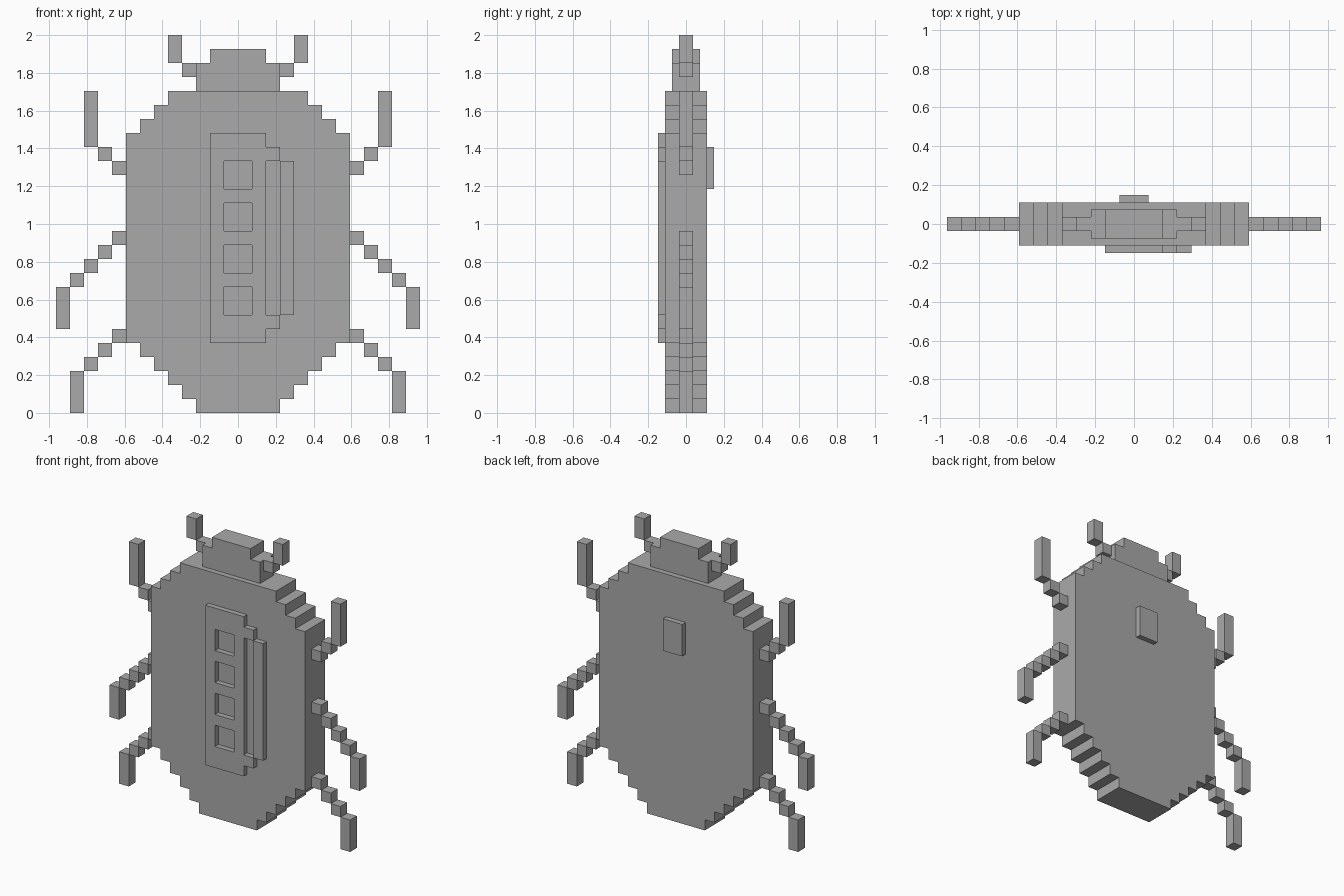
import bpy
import bmesh

cube = bpy.data.objects.get("Cube")
if cube:
    bpy.data.objects.remove(cube, do_unlink=True)

U = 2 / 27  # one block of the grid

grey = bpy.data.materials.new("plain_grey")
grey.use_nodes = True
grey.diffuse_color = (0.4, 0.4, 0.4, 1)
grey.node_tree.nodes["Principled BSDF"].inputs["Base Color"].default_value = (0.4, 0.4, 0.4, 1)


def finish(name, bm):
    bmesh.ops.recalc_face_normals(bm, faces=bm.faces)
    mesh = bpy.data.meshes.new(name)
    bm.to_mesh(mesh)
    bm.free()
    mesh.materials.append(grey)
    obj = bpy.data.objects.new(name, mesh)
    bpy.context.collection.objects.link(obj)
    return obj


def extrude(bm, depth):
    """Thicken flat faces towards the back."""
    result = bmesh.ops.extrude_face_region(bm, geom=bm.faces[:], use_keep_orig=True)
    verts = [g for g in result["geom"] if isinstance(g, bmesh.types.BMVert)]
    bmesh.ops.translate(bm, verts=verts, vec=(0, depth * U, 0))


def stepped_slab(name, rows, z, half_depth):
    """Symmetric slab from (half width, height) rows stacked upwards."""
    side = []
    for half, height in rows:
        side += [(half, z), (half, z + height)]
        z += height
    outline = side + [(-x, h) for x, h in reversed(side)]
    bm = bmesh.new()
    bm.faces.new([bm.verts.new((x * U, -half_depth * U, h * U)) for x, h in outline])
    extrude(bm, 2 * half_depth)
    return finish(name, bm)


def blocks(name, boxes, y0, y1):
    """Boxes given as (x0, x1, z0, z1), joined in one object."""
    bm = bmesh.new()
    for x0, x1, z0, z1 in boxes:
        verts = bmesh.ops.create_cube(bm, size=1)["verts"]
        bmesh.ops.scale(bm, verts=verts, vec=((x1 - x0) * U, (y1 - y0) * U, (z1 - z0) * U))
        bmesh.ops.translate(bm, verts=verts, vec=(
            (x0 + x1) / 2 * U, (y0 + y1) / 2 * U, (z0 + z1) / 2 * U))
    return finish(name, bm)


# Body and head
stepped_slab("body", [(h, 1) for h in range(3, 8)] + [(8, 15)]
             + [(h, 1) for h in (7, 6, 5)], 0, 1.5)
stepped_slab("head", [(3, 2), (2, 1)], 23, 1)

# Legs and antennae: (first x, first z, direction, step count, tip bottom, tip top)
LIMBS = {
    "upper_leg": (8, 17, 1, 2, 19, 23),
    "middle_leg": (8, 12, -1, 4, 6, 9),
    "lower_leg": (8, 5, -1, 3, 0, 3),
    "antenna": (3, 24, 1, 1, 25, 27),
}
for limb, (x, z, direction, steps, bottom, top) in LIMBS.items():
    boxes = [(x + i, x + i + 1, z + i * direction, z + i * direction + 1)
             for i in range(steps)]
    boxes.append((x + steps, x + steps + 1, bottom, top))
    blocks("left_" + limb, boxes, -0.5, 0.5)
    blocks("right_" + limb, [(-b, -a, c, d) for a, b, c, d in boxes], -0.5, 0.5)


# Raised front panel with four square openings and a slot before its outer bar
def in_panel(x, z):
    if -2 <= x < 2:
        opening = -1 <= x < 1 and 7 <= z < 18 and (z - 7) % 3 < 2
        return 5 <= z < 20 and not opening
    if x == 2:
        return z in (6, 18)
    return 7 <= z < 18


panel = bmesh.new()
for x in range(-2, 4):
    for z in range(5, 20):
        if in_panel(x, z):
            corners = [(x, z), (x + 1, z), (x + 1, z + 1), (x, z + 1)]
            panel.faces.new([panel.verts.new((a * U, -2 * U, b * U)) for a, b in corners])
bmesh.ops.remove_doubles(panel, verts=panel.verts, dist=0.001)
extrude(panel, 0.5)
finish("front_panel", panel)

# Small plate on the back
blocks("back_plate", [(-1, 1, 16, 19)], 1.5, 2)
